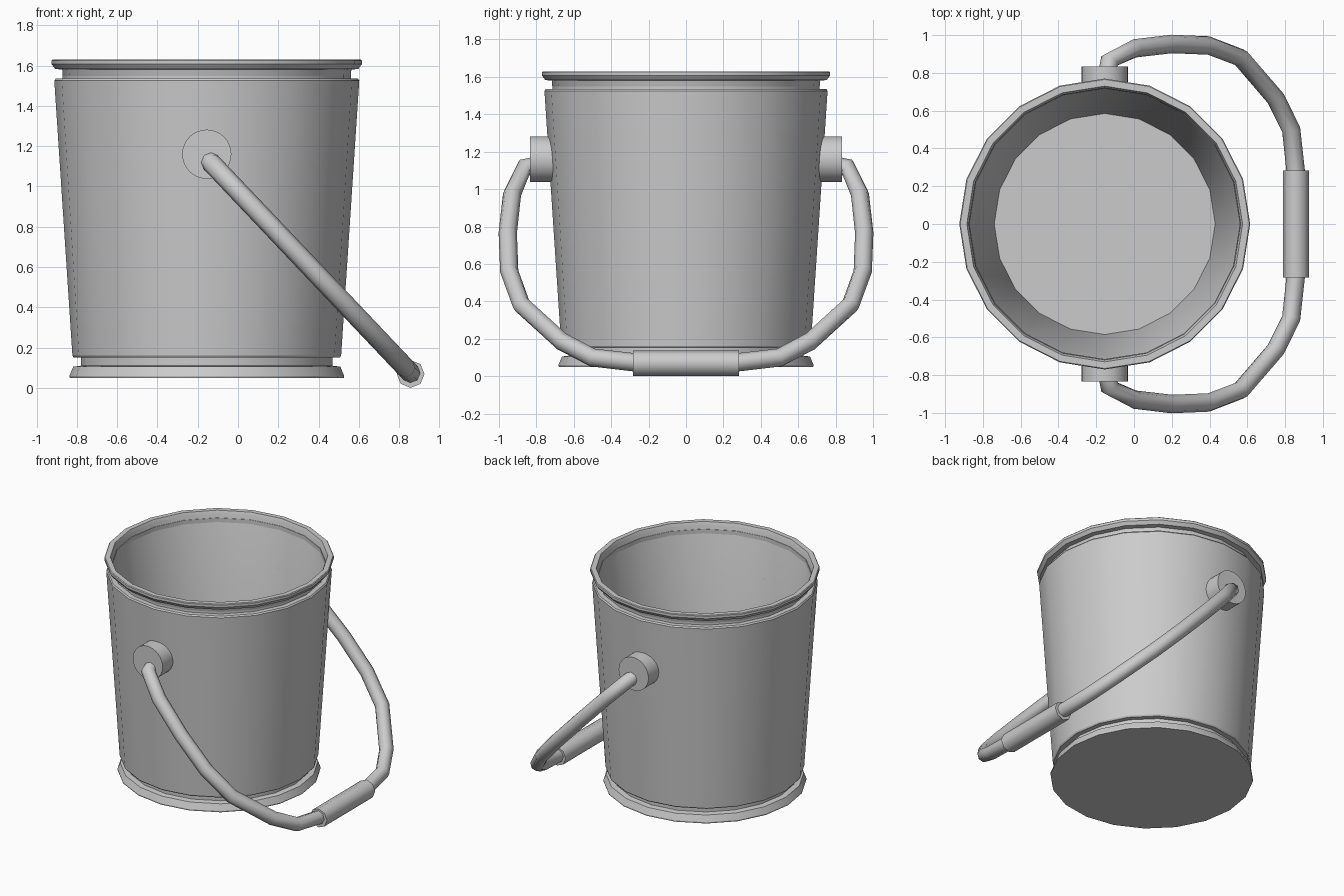
import bpy, bmesh, math
from mathutils import Vector

if "Cube" in bpy.data.objects:
    bpy.data.objects.remove(bpy.data.objects["Cube"])

CX = -0.155   # bucket axis
SIDES = 20


def smooth(obj, angle=30):
    bpy.ops.object.select_all(action='DESELECT')
    obj.select_set(True)
    bpy.context.view_layer.objects.active = obj
    bpy.ops.object.shade_smooth_by_angle(angle=math.radians(angle))


def lathe(name, profile, sides):
    """Revolve (radius, z) points about the bucket axis and cap both ends."""
    bm = bmesh.new()
    rings = []
    for r, z in profile:
        rings.append([bm.verts.new((r * math.cos(2 * math.pi * i / sides),
                                    r * math.sin(2 * math.pi * i / sides), z))
                      for i in range(sides)])
    for a, b in zip(rings, rings[1:]):
        for i in range(sides):
            j = (i + 1) % sides
            bm.faces.new((a[i], a[j], b[j], b[i]))
    bm.faces.new(rings[0])
    bm.faces.new(rings[-1])
    bmesh.ops.recalc_face_normals(bm, faces=bm.faces)
    mesh = bpy.data.meshes.new(name)
    bm.to_mesh(mesh)
    bm.free()
    obj = bpy.data.objects.new(name, mesh)
    bpy.context.collection.objects.link(obj)
    obj.location.x = CX
    smooth(obj)
    return obj


# Bucket shell: base ring, groove, tapered body, groove, rolled rim, inside
lathe("bucket_body", [
    (0.68, 0.05), (0.682, 0.06), (0.663, 0.105), (0.625, 0.11),
    (0.625, 0.15), (0.66, 0.15), (0.667, 0.16),
    (0.757, 1.525), (0.75, 1.535), (0.715, 1.535),
    (0.715, 1.58), (0.752, 1.583), (0.77, 1.607), (0.77, 1.625),
    (0.765, 1.63), (0.73, 1.63), (0.72, 1.605), (0.585, 0.10)], SIDES)


def cylinder(name, sides, radius, depth, location, rotation):
    bpy.ops.mesh.primitive_cylinder_add(vertices=sides, radius=radius, depth=depth,
                                        location=location, rotation=rotation)
    obj = bpy.context.object
    obj.name = name
    smooth(obj, 50)
    return obj


# Handle mounts on both sides
for side, label in ((-1, "front"), (1, "back")):
    cylinder(label + "_handle_mount", 32, 0.122, 0.145,
             (CX, side * 0.7625, 1.16), (math.pi / 2, 0, 0))


# Bail handle: half of the path in its tilted plane, mirrored in y
def on_plane(x, y):
    return Vector((x, y, 1.125 - 1.055 * (x + 0.14)))


half = [(-0.14, 0.80), (-0.13, 0.865), (0.005, 0.93), (0.20, 0.953), (0.395, 0.945),
        (0.565, 0.88), (0.75, 0.665), (0.832, 0.50), (0.857, 0.27)]
path = [on_plane(x, y) for x, y in half] + [on_plane(x, -y) for x, y in reversed(half)]
curve = bpy.data.curves.new("handle", 'CURVE')
curve.dimensions = '3D'
curve.bevel_depth = 0.049
curve.bevel_resolution = 2
curve.use_fill_caps = True
spline = curve.splines.new('POLY')
spline.points.add(len(path) - 1)
for point, co in zip(spline.points, path):
    point.co = (*co, 1)
handle = bpy.data.objects.new("handle", curve)
bpy.context.collection.objects.link(handle)
bpy.ops.object.select_all(action='DESELECT')
handle.select_set(True)
bpy.context.view_layer.objects.active = handle
bpy.ops.object.convert(target='MESH')
smooth(bpy.context.object, 50)

# Grip sleeve
cylinder("handle_grip", 8, 0.069, 0.565, (0.857, 0, 0.069), (math.pi / 2, 0, 0))
